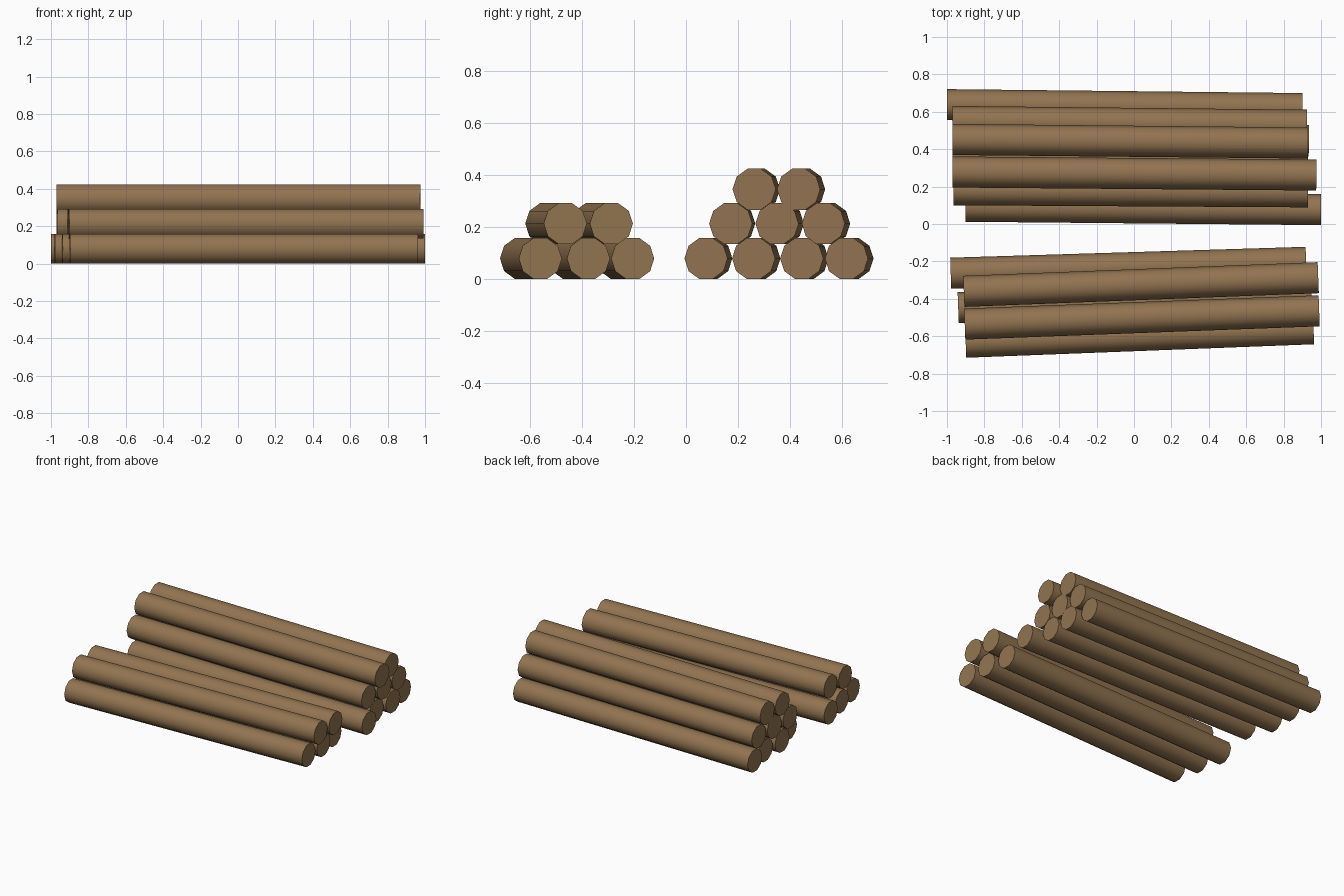
import bpy
import math

RADIUS = 0.083
SIDES = 10
ROW_HEIGHTS = (0.079, 0.213, 0.345)

cube = bpy.data.objects.get("Cube")
if cube:
    bpy.data.objects.remove(cube, do_unlink=True)

# One brown for bark and cut ends
wood = bpy.data.materials.new("brown_wood")
wood.use_nodes = True
color = (0.287, 0.174, 0.081, 1.0)
wood.diffuse_color = color
bsdf = next(n for n in wood.node_tree.nodes if n.type == "BSDF_PRINCIPLED")
bsdf.inputs["Base Color"].default_value = color
bsdf.inputs["Roughness"].default_value = 0.9


def add_log(name, row, x0, x1, y0, y1):
    """Ten-sided log lying between its left-hand and right-hand end centres."""
    dx, dy = x1 - x0, y1 - y0
    bpy.ops.mesh.primitive_cylinder_add(
        vertices=SIDES, radius=RADIUS, depth=math.hypot(dx, dy),
        location=((x0 + x1) / 2, (y0 + y1) / 2, ROW_HEIGHTS[row]),
        rotation=(0, math.pi / 2, math.atan2(dy, dx)))
    log = bpy.context.object
    log.name = name
    log.data.materials.append(wood)
    bpy.ops.object.shade_smooth_by_angle(angle=math.radians(45))


# Each log: row, x of both ends, y of both ends
back_stack = [
    (0, -0.90, 1.00, 0.095, 0.077),
    (0, -0.97, 0.93, 0.28, 0.26),
    (0, -0.965, 0.935, 0.465, 0.445),
    (0, -1.00, 0.90, 0.638, 0.617),
    (1, -0.965, 0.93, 0.183, 0.172),
    (1, -0.97, 0.93, 0.37, 0.35),
    (1, -0.97, 0.925, 0.548, 0.528),
    (2, -0.97, 0.975, 0.278, 0.262),
    (2, -0.97, 0.93, 0.452, 0.433),
]
front_stack = [
    (0, -0.90, 0.96, -0.632, -0.56),
    (0, -0.94, 0.95, -0.447, -0.375),
    (0, -0.98, 0.92, -0.263, -0.205),
    (1, -0.905, 0.99, -0.535, -0.464),
    (1, -0.91, 0.985, -0.36, -0.287),
]

for stack_name, stack in (("back", back_stack), ("front", front_stack)):
    for i, spec in enumerate(stack, 1):
        add_log(f"{stack_name}_stack_log_{i}", *spec)
